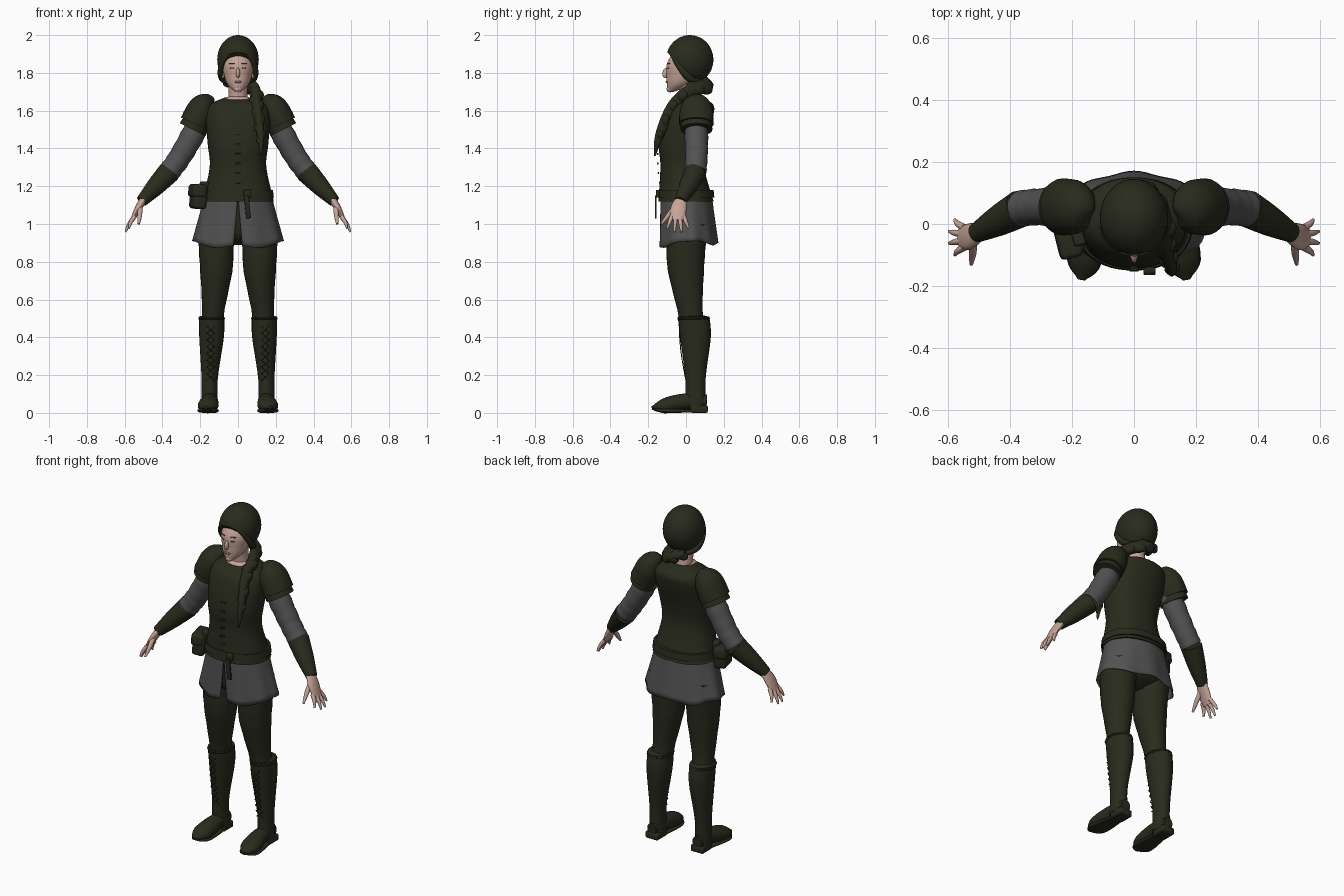
import bpy, bmesh, math
from math import sin, cos, pi, tau
from mathutils import Vector, Matrix

default_cube = bpy.data.objects.get("Cube")
if default_cube:
    bpy.data.objects.remove(default_cube, do_unlink=True)

parts = []


def material(name, red, green, blue):
    mat = bpy.data.materials.new(name)
    mat.use_nodes = True
    mat.diffuse_color = (red, green, blue, 1)
    mat.node_tree.nodes["Principled BSDF"].inputs["Base Color"].default_value = mat.diffuse_color
    return mat


OLIVE = material("dark olive", .022, .024, .012)
GREY = material("grey cloth", .085, .084, .084)
SKIN = material("skin", .56, .37, .31)
LIPS = material("lips", .4, .21, .18)
EYES = material("eye brown", .12, .08, .06)


def finish(name, bm, mat):
    bmesh.ops.recalc_face_normals(bm, faces=bm.faces)
    mesh = bpy.data.meshes.new(name)
    bm.to_mesh(mesh)
    bm.free()
    mesh.materials.append(mat)
    obj = bpy.data.objects.new(name, mesh)
    bpy.context.collection.objects.link(obj)
    parts.append(obj)
    return obj


def smooth_path(points, steps):
    """Catmull-Rom curve through sections of (x, y, z, radius)."""
    last, curve = len(points) - 1, []
    for i in range(last):
        around = [Vector(points[min(max(i + k, 0), last)]) for k in (-1, 0, 1, 2)]
        before, start, end, after = around
        pull_in, pull_out = (end - before) / 2, (after - start) / 2
        for k in range(steps):
            t = k / steps
            ease = t * t * (3 - 2 * t)
            curve.append(start.lerp(end, ease) + pull_in * t * (1 - t) ** 2
                         - pull_out * t * t * (1 - t))
    return curve + [Vector(points[last])]


def tube(name, mat, points, side=1, depth=1.0, end_depth=None, up=(0, 1, 0), flat=False,
         sides=24, steps=5, square=2.0, ripple=0.0):
    """Loft round or oval sections along a path; side = -1 mirrors it in x."""
    path = smooth_path(points, steps)
    last = len(path) - 1
    end_depth = end_depth or depth
    bm, rings = bmesh.new(), []
    for i, section in enumerate(path):
        along = path[min(i + 1, last)].xyz - path[max(i - 1, 0)].xyz
        along = Vector((0, 0, 1)) if flat else along.normalized()
        high = Vector(up)
        high = (high - high.dot(along) * along).normalized()
        wide = high.cross(along)
        radius = section.w * (1 + ripple * sin(2 * i))
        ratio = depth + (end_depth - depth) * i / last
        ring = []
        for k in range(sides):
            c, s = cos(tau * k / sides), sin(tau * k / sides)
            c = math.copysign(abs(c) ** (2 / square), c)
            s = math.copysign(abs(s) ** (2 / square), s)
            co = section.xyz + radius * (wide * c + high * s * ratio)
            ring.append(bm.verts.new((co.x * side, co.y, co.z)))
        rings.append(ring)
    for low, top in zip(rings, rings[1:]):
        for k in range(sides):
            n = (k + 1) % sides
            bm.faces.new((low[k], low[n], top[n], top[k]))
    bm.faces.new(rings[0])
    bm.faces.new(rings[-1])
    return finish(name, bm, mat)


def blob(name, mat, place, size, turn=(0, 0, 0)):
    bm = bmesh.new()
    bmesh.ops.create_uvsphere(bm, u_segments=16, v_segments=10, radius=1,
                              matrix=Matrix.Diagonal((*size, 1)))
    obj = finish(name, bm, mat)
    obj.location, obj.rotation_euler = place, turn
    return obj


def box(name, mat, place, size, turn=(0, 0, 0)):
    bm = bmesh.new()
    bmesh.ops.create_cube(bm, size=2, matrix=Matrix.Diagonal((*size, 1)))
    bmesh.ops.bevel(bm, geom=bm.edges[:], offset=min(size) / 2, segments=3,
                    affect='EDGES', profile=.5)
    obj = finish(name, bm, mat)
    obj.location, obj.rotation_euler = place, turn
    return obj


# Tunic, belt and neck
tube("tunic", OLIVE, [(0, 0, 1.12, .19), (0, -.02, 1.3, .15), (0, -.02, 1.42, .16),
                      (0, .01, 1.56, .17), (0, .03, 1.63, .15), (0, .03, 1.67, .07)],
     depth=.77, flat=True, sides=48, square=2.2)
tube("belt", OLIVE, [(0, 0, 1.14, .19), (0, 0, 1.18, .185)], depth=.79, flat=True, sides=48, square=2.2)
box("belt_knot", OLIVE, (.05, -.15, 1.16), (.02, .01, .02))
box("belt_strap", OLIVE, (.05, -.16, 1.09), (.013, .005, .06), (0, -.1, 0))
for i in range(6):
    box("tunic_clasp", OLIVE, (0, -.14 - .01 * sin(i * .6), 1.22 + i * .05), (.014, .004, .005))
blob("neckline", SKIN, (0, .01, 1.66), (.07, .06, .02))
tube("neck", SKIN, [(0, .02, 1.62, .06), (0, .02, 1.67, .05), (0, .01, 1.76, .05)])

# Skirt with a front slit, folds and an uneven hem
bm = bmesh.new()
columns, rows, grid = 72, 10, []
for j in range(rows + 1):
    t = j / rows
    gap = .02 + .1 * max(0, t - .2)
    grid.append([])
    for i in range(columns + 1):
        angle = gap - pi / 2 + (tau - 2 * gap) * i / columns
        c, s = cos(angle), sin(angle)
        hem = .9 + .01 * cos(2 * angle) - .015 * max(0, -s) + .01 * s * sin(5 * angle)
        fold = 1 + .025 * t * sin(9 * angle)
        grid[j].append(bm.verts.new((c * fold * (.175 + .065 * t), .013 * t + s * fold * (.135 + .02 * t),
                                     1.16 + (hem - 1.16) * t)))
for low, top in zip(grid, grid[1:]):
    for i in range(columns):
        bm.faces.new((low[i], low[i + 1], top[i + 1], top[i]))
skirt = finish("skirt", bm, GREY)
skirt.modifiers.new("thickness", 'SOLIDIFY').thickness = .006

# Hip pouch and trousers seat
tilt = (0, .1, .25)
box("pouch", OLIVE, (-.21, -.045, 1.14), (.036, .06, .06), tilt)
box("pouch_flap", OLIVE, (-.215, -.045, 1.175), (.037, .067, .035), tilt)
box("pouch_loop", OLIVE, (-.18, -.04, 1.2), (.02, .03, .025), tilt)
tube("trousers_seat", OLIVE, [(0, .01, .89, .05), (0, .01, .95, .17), (0, 0, 1.13, .17)],
     depth=.7, flat=True)

elbow, wrist = Vector((.365, .05, 1.275)), Vector((.51, -.03, 1.12))
for label, side in (("left_", 1), ("right_", -1)):
    # Legs and boots
    tube(label + "trouser_leg", OLIVE, [(.11, .01, 1, .1), (.115, 0, .88, .093), (.115, 0, .75, .085),
                                        (.13, .02, .55, .06), (.14, .04, .45, .06)],
         side, depth=1.12, flat=True, ripple=.01)
    tube(label + "boot_shaft", OLIVE, [(.14, .04, .51, .067), (.14, .05, .4, .065),
                                       (.15, .05, .18, .043), (.15, .05, .03, .045)],
         side, depth=1.25, flat=True)
    blob(label + "boot_cuff", OLIVE, (side * .14, .04, .5), (.071, .087, .02))
    tube(label + "foot", OLIVE, [(.15, .11, .06, .03), (.15, 0, .06, .045),
                                 (.16, -.12, .036, .053), (.17, -.18, .03, .012)],
         side, depth=1.2, end_depth=.5, up=(0, 0, 1))
    tube(label + "sole", OLIVE, [(.15, .03, .01, .04), (.16, -.12, .012, .056), (.17, -.18, .02, .01)],
         side, depth=.2, up=(0, 0, 1), square=3)
    box(label + "heel", OLIVE, (side * .15, .07, .02), (.042, .046, .02))
    for turn in (-1, 1):
        tube(label + "boot_lace", OLIVE,
             [(.145 + turn * (-1) ** i * .02, -.035 * sin(i * .2), .17 + i * .036, .003)
              for i in range(10)], side, sides=6, steps=1)

    # Sleeves, bracers and layered shoulder guards
    tube(label + "sleeve", GREY, [(.175, .055, 1.6, .055), (.235, .055, 1.48, .062),
                                  (.31, .055, 1.35, .059), (*elbow, .058)], side, steps=6, ripple=.03)
    tube(label + "bracer", OLIVE, [(*elbow, .06), (*elbow.lerp(wrist, .5), .049), (*wrist, .031)], side)
    tube(label + "shoulder_guard", OLIVE, [(.13, .05, 1.665, .01), (.155, .055, 1.65, .05),
                                           (.19, .055, 1.61, .075), (.23, .055, 1.53, .08)],
         side, depth=1.15)
    tube(label + "shoulder_rim", OLIVE, [(.21, .055, 1.56, .07), (.24, .055, 1.5, .076)], side, depth=1.12)

    # Hands
    tube(label + "palm", SKIN, [(.5, -.025, 1.13, .02), (.53, -.04, 1.08, .018), (.56, -.045, 1.02, .011)],
         side, depth=1.5, end_depth=3.2, sides=16)
    for i, finger in enumerate(("index", "middle", "ring", "little")):
        reach = sin(pi * (i + .5) / 4)
        tip = Vector((.565 + .033 * reach, -.1 + .038 * i, .99 - .035 * reach))
        base = Vector((.547, -.075 + .021 * i, 1.04))
        knuckle = base.lerp(tip, .5) + Vector((.006, 0, 0))
        tube(label + finger + "_finger", SKIN, [(*base, .012), (*knuckle, .01), (*tip, .005)],
             side, sides=10)
    tube(label + "thumb", SKIN, [(.52, -.05, 1.1, .014), (.52, -.09, 1.05, .013), (.525, -.13, 1, .006)],
         side, up=(1, 0, 0), sides=10)

    # Ears, eyes, brows and swept side hair
    blob(label + "ear", SKIN, (side * .08, 0, 1.795), (.01, .017, .026), (-.2, 0, 0))
    blob(label + "eye", EYES, (side * .03, -.095, 1.826), (.013, .006, .004), (0, 0, side * .35))
    blob(label + "brow", EYES, (side * .033, -.092, 1.85), (.018, .006, .003), (0, 0, side * .35))
    tube(label + "hair_lock", OLIVE, [(.01, -.085, 1.92, .01), (.06, -.065, 1.89, .014),
                                      (.09, -.03, 1.83, .015), (.085, .02, 1.77, .016),
                                      (.04, .08, 1.75, .014)], side, depth=1.2, sides=12)

# Head and face
tube("head", SKIN, [(0, -.08, 1.7, .015), (0, -.04, 1.735, .053), (0, -.02, 1.78, .072),
                    (0, -.005, 1.86, .08), (0, .01, 1.96, .03)], depth=1.15, flat=True, sides=32)
blob("nose", SKIN, (0, -.105, 1.8), (.011, .02, .028), (-.3, 0, 0))
blob("mouth", LIPS, (0, -.1, 1.752), (.02, .008, .006))
blob("chin", SKIN, (0, -.083, 1.715), (.022, .02, .018))

# Swept-back hair, cut on a slant around the face
bm = bmesh.new()
bmesh.ops.create_uvsphere(bm, u_segments=40, v_segments=24, radius=1, matrix=Matrix.LocRotScale(
    Vector((0, .02, 1.87)), None, Vector((.11, .125, .13))))
cut = bmesh.ops.bisect_plane(bm, geom=bm.verts[:] + bm.edges[:] + bm.faces[:], plane_co=(0, 0, 1.81),
                             plane_no=(0, 1, 1), clear_inner=True)
rim = [e for e in cut["geom_cut"] if isinstance(e, bmesh.types.BMEdge)]
bmesh.ops.holes_fill(bm, edges=rim, sides=0)
finish("hair", bm, OLIVE)

# Braid wound from the nape over the left shoulder
braid = smooth_path([(-.06, .09, 1.76, .028), (.03, .11, 1.73, .037), (.09, .03, 1.71, .036),
                     (.1, -.07, 1.62, .033), (.12, -.14, 1.47, .024), (.12, -.165, 1.36, .004)], 4)
tube("braid_core", OLIVE, braid, depth=.8, up=(1, .3, .2), sides=12, steps=1)
for i in range(1, len(braid) - 1):
    along = (braid[i + 1].xyz - braid[i - 1].xyz).normalized()
    across = along.cross(Vector((0, 1, .6))).normalized() * (-1) ** i
    radius = braid[i].w
    turn = (along - across / 2).to_track_quat('Z', 'Y').to_euler()
    blob("braid_lobe", OLIVE, braid[i].xyz + across * radius * .35,
         (radius * .7, radius * .8, radius * 1.1), turn)

# Smooth shading with sharp edges kept
bpy.ops.object.select_all(action='DESELECT')
for obj in parts:
    obj.select_set(True)
bpy.context.view_layer.objects.active = parts[0]
bpy.ops.object.shade_smooth_by_angle(angle=math.radians(50))
